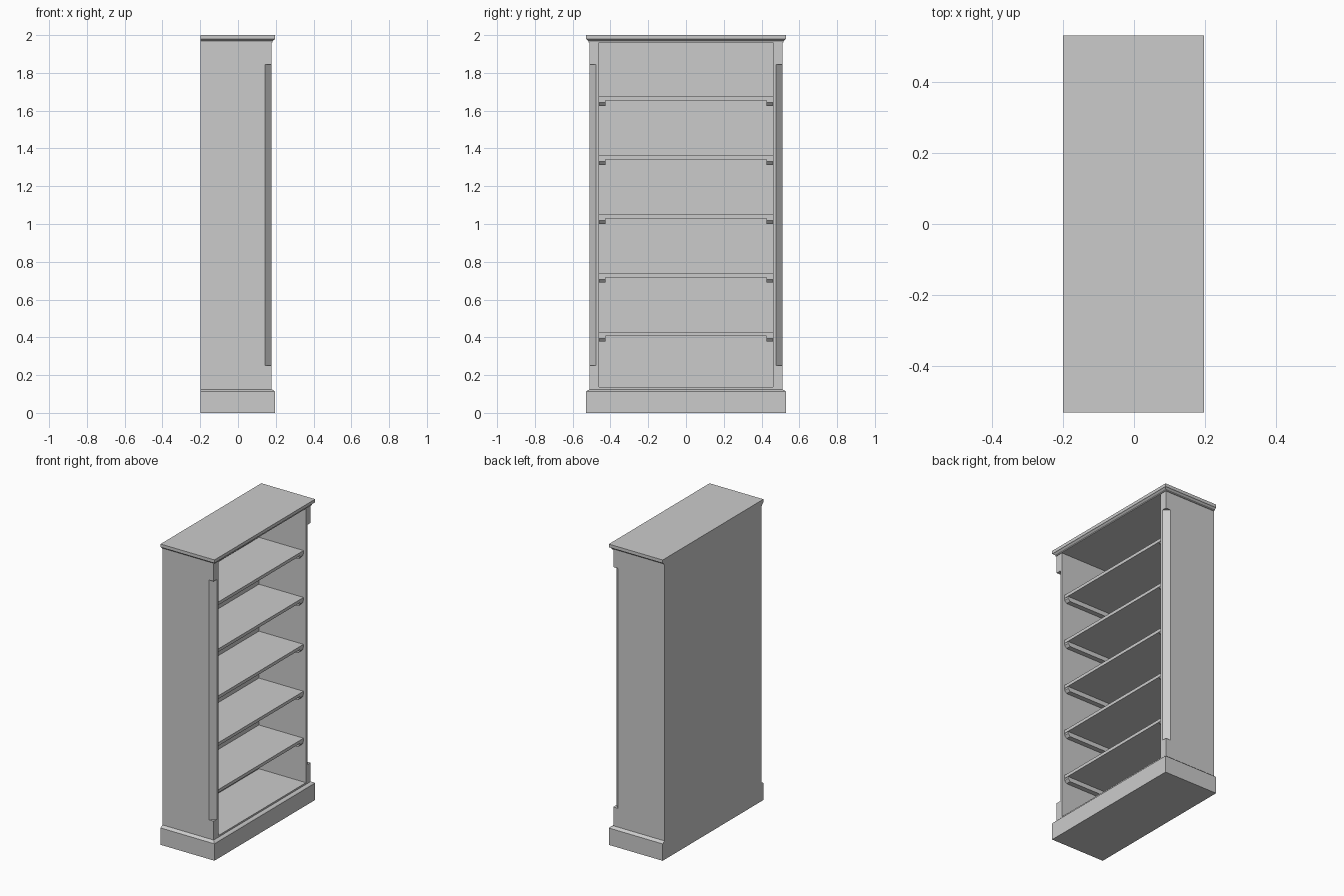
import bpy, bmesh

if "Cube" in bpy.data.objects:
    bpy.data.objects.remove(bpy.data.objects["Cube"])

BACK, FRONT, HALF, INNER = -0.199, 0.178, 0.51, 0.46
BACK_IN = -0.168


def finish(name, bm):
    bmesh.ops.recalc_face_normals(bm, faces=bm.faces)
    mesh = bpy.data.meshes.new(name)
    bm.to_mesh(mesh)
    bm.free()
    ob = bpy.data.objects.new(name, mesh)
    bpy.context.collection.objects.link(ob)
    return ob


def loft(name, rings):
    """Skin a closed solid through equal-length rings of points."""
    bm = bmesh.new()
    loops = [[bm.verts.new(p) for p in ring] for ring in rings]
    n = len(loops[0])
    for a, b in zip(loops, loops[1:]):
        for i in range(n):
            j = (i + 1) % n
            bm.faces.new((a[i], a[j], b[j], b[i]))
    bm.faces.new(loops[0])
    bm.faces.new(loops[-1])
    return finish(name, bm)


def box(name, x0, x1, y0, y1, z0, z1):
    rect = [(x0, y0), (x1, y0), (x1, y1), (x0, y1)]
    return loft(name, [[(x, y, z) for x, y in rect] for z in (z0, z1)])


def moulding(name, profile):
    """Moulded slab, overhanging the front and both sides, flush at the back."""
    rings = []
    for o, z in profile:
        h, f = HALF + o, FRONT + o
        rings.append([(BACK, -h, z), (f, -h, z), (f, h, z), (BACK, h, z)])
    return loft(name, rings)


def mirror_y(ob):
    mod = ob.modifiers.new("mirror", 'MIRROR')
    mod.use_axis = (False, True, False)


# plinth and cornice
moulding("plinth", [(0.019, 0), (0.019, 0.112), (0.014, 0.117), (0.003, 0.123), (0, 0.125)])
moulding("cornice", [(0.005, 1.962), (0.005, 1.968), (0.009, 1.971), (0.015, 1.977),
                     (0.019, 1.979), (0.019, 2.0)])

# side panels with stopped chamfers on the front corners
side = box("side_panel", BACK, FRONT, -HALF, -INNER, 0.125, 1.962)
tri = [(FRONT - 0.054, -HALF - 0.02), (FRONT + 0.02, -HALF - 0.02), (FRONT + 0.02, -HALF + 0.054)]
cutter = loft("chamfer_cutter", [[(x, y, z) for x, y in tri] for z in (0.25, 1.845)])
cutter.hide_render = True
cutter.display_type = 'WIRE'
cut = side.modifiers.new("chamfer", 'BOOLEAN')
cut.operation = 'DIFFERENCE'
cut.solver = 'EXACT'
cut.object = cutter
mirror_y(side)

# back panel and floor board
box("back_panel", BACK, BACK_IN, -INNER, INNER, 0.125, 1.962)
box("floor_board", BACK_IN, FRONT, -INNER, INNER, 0.125, 0.136)

# shelves resting on cleats whose front ends slope back
for i in range(5):
    top = 0.427 + 0.312 * i
    box(f"shelf_{i + 1}", BACK_IN, 0.16, -INNER, INNER, top - 0.021, top)
    z = top - 0.021
    end = [(BACK_IN, z), (0.157, z), (0.157, z - 0.012), (0.142, z - 0.029), (BACK_IN, z - 0.029)]
    cleat = loft(f"shelf_cleat_{i + 1}", [[(x, y, h) for x, h in end] for y in (-INNER, -0.427)])
    mirror_y(cleat)
